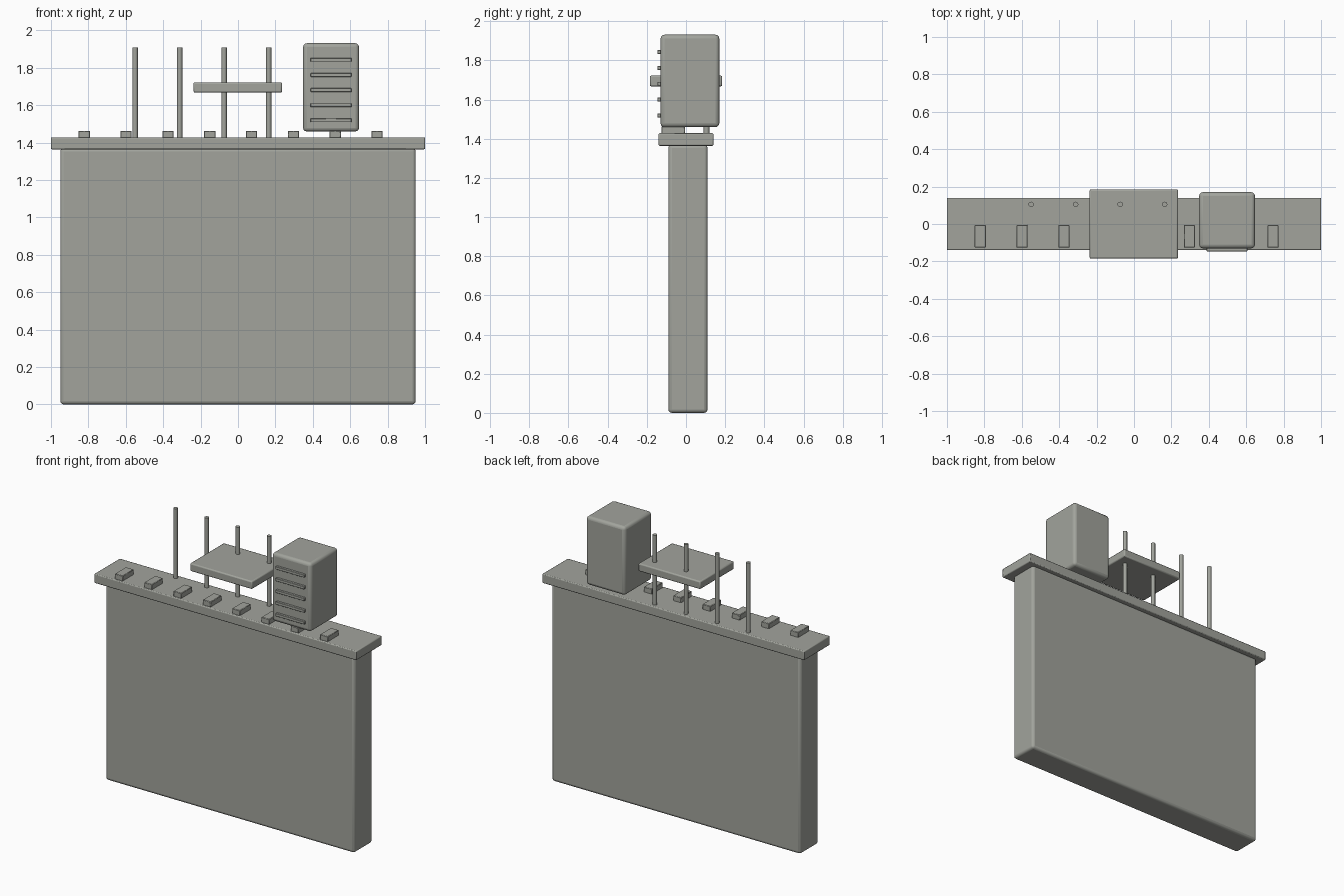
import bpy

if "Cube" in bpy.data.objects:
    bpy.data.objects.remove(bpy.data.objects["Cube"])

mat = bpy.data.materials.new("concrete grey")
mat.diffuse_color = (0.36, 0.37, 0.335, 1)
mat.use_nodes = True
mat.node_tree.nodes["Principled BSDF"].inputs["Base Color"].default_value = mat.diffuse_color


def finish(ob, name, bevel=0.0, segments=2):
    ob.name = name
    ob.data.materials.append(mat)
    if bevel:
        m = ob.modifiers.new("Bevel", 'BEVEL')
        m.width = bevel
        m.segments = segments
    bpy.ops.object.shade_smooth_by_angle(angle=0.6)
    return ob


def box(name, x, y, z, bevel=0.0, segments=2):
    """Box from (min, max) ranges on each axis."""
    bpy.ops.mesh.primitive_cube_add(size=1, location=[(a + b) / 2 for a, b in (x, y, z)])
    ob = bpy.context.object
    ob.scale = [b - a for a, b in (x, y, z)]
    bpy.ops.object.transform_apply(location=False, rotation=False, scale=True)
    return finish(ob, name, bevel, segments)


# Wall and its coping
box("wall", (-0.95, 0.95), (-0.09, 0.11), (0, 1.37), 0.018, 3)
box("coping", (-1, 1), (-0.14, 0.14), (1.364, 1.428), 0.006)

# Row of small blocks along the front of the coping
for i in range(8):
    cx = -0.822 + i * 0.2236
    box(f"coping_block_{i + 1}", (cx - 0.03, cx + 0.03), (-0.126, -0.006), (1.42, 1.463), 0.003, 1)

# Upright rods
for i in range(4):
    bpy.ops.mesh.primitive_cylinder_add(vertices=12, radius=0.0145, depth=0.5,
                                        location=(-0.55 + i * 0.238, 0.105, 1.659))
    finish(bpy.context.object, f"rod_{i + 1}")

# Flat panel carried by the rods
box("panel", (-0.238, 0.236), (-0.185, 0.185), (1.667, 1.722), 0.008)

# Cabinet with front louvres
box("cabinet", (0.348, 0.647), (-0.13, 0.17), (1.459, 1.931), 0.02, 3)
for i in range(5):
    cz = 1.519 + i * 0.0808
    box(f"louvre_{i + 1}", (0.388, 0.607), (-0.146, -0.12), (cz - 0.01, cz + 0.01), 0.002, 1)
